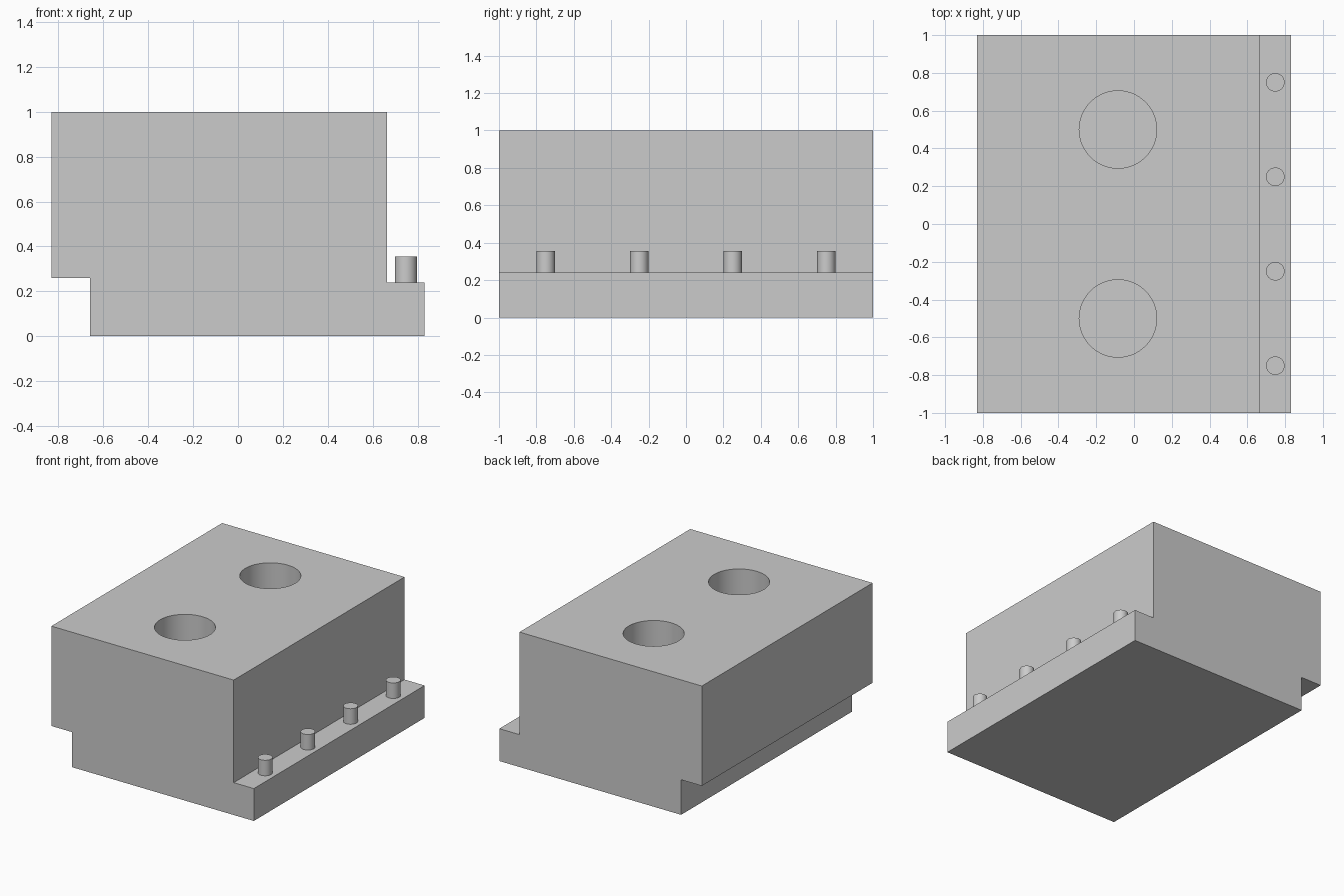
import bpy
import bmesh
from math import radians

cube = bpy.data.objects.get("Cube")
if cube:
    bpy.data.objects.remove(cube, do_unlink=True)

grey = bpy.data.materials.new("light_grey")
grey.use_nodes = True
grey.diffuse_color = (0.6, 0.6, 0.6, 1)
grey.node_tree.nodes["Principled BSDF"].inputs["Base Color"].default_value = (0.6, 0.6, 0.6, 1)


def cylinder(name, x, y, radius, bottom, top):
    bpy.ops.mesh.primitive_cylinder_add(
        vertices=64, radius=radius, depth=top - bottom,
        location=(x, y, (bottom + top) / 2))
    obj = bpy.context.object
    obj.name = name
    obj.data.materials.append(grey)
    bpy.ops.object.shade_smooth_by_angle(angle=radians(30))
    return obj


# Stepped block, extruded from its end profile
profile = [(-0.66, 0), (0.83, 0), (0.83, 0.24), (0.665, 0.24),
           (0.665, 1), (-0.83, 1), (-0.83, 0.26), (-0.66, 0.26)]
bm = bmesh.new()
face = bm.faces.new([bm.verts.new((x, -1, z)) for x, z in profile])
side = bmesh.ops.extrude_face_region(bm, geom=[face])["geom"]
bmesh.ops.translate(bm, vec=(0, 2, 0),
                    verts=[v for v in side if isinstance(v, bmesh.types.BMVert)])
bmesh.ops.recalc_face_normals(bm, faces=bm.faces)
mesh = bpy.data.meshes.new("stepped_block")
bm.to_mesh(mesh)
bm.free()
mesh.materials.append(grey)
block = bpy.data.objects.new("stepped_block", mesh)
bpy.context.collection.objects.link(block)

# Wide blind holes in the top, and sockets under the overhang that fit the pins
pin_rows = (-0.75, -0.25, 0.25, 0.75)
cutters = [cylinder("hole_cutter", -0.085, y, 0.205, 0.5, 1.1) for y in (-0.5, 0.5)]
cutters += [cylinder("socket_cutter", -0.75, y, 0.055, 0.2, 0.39) for y in pin_rows]
for cutter in cutters:
    cut = block.modifiers.new(cutter.name, "BOOLEAN")
    cut.operation = "DIFFERENCE"
    cut.solver = "EXACT"
    cut.object = cutter

# Bake the cuts and remove the cutters
bpy.context.view_layer.objects.active = block
for cut in list(block.modifiers):
    bpy.ops.object.modifier_apply(modifier=cut.name)
for cutter in cutters:
    bpy.data.objects.remove(cutter, do_unlink=True)
bpy.ops.object.select_all(action="DESELECT")
block.select_set(True)
bpy.ops.object.shade_smooth_by_angle(angle=radians(30))

# Locating pins on the ledge
for y in pin_rows:
    cylinder("ledge_pin", 0.748, y, 0.049, 0.23, 0.355)
